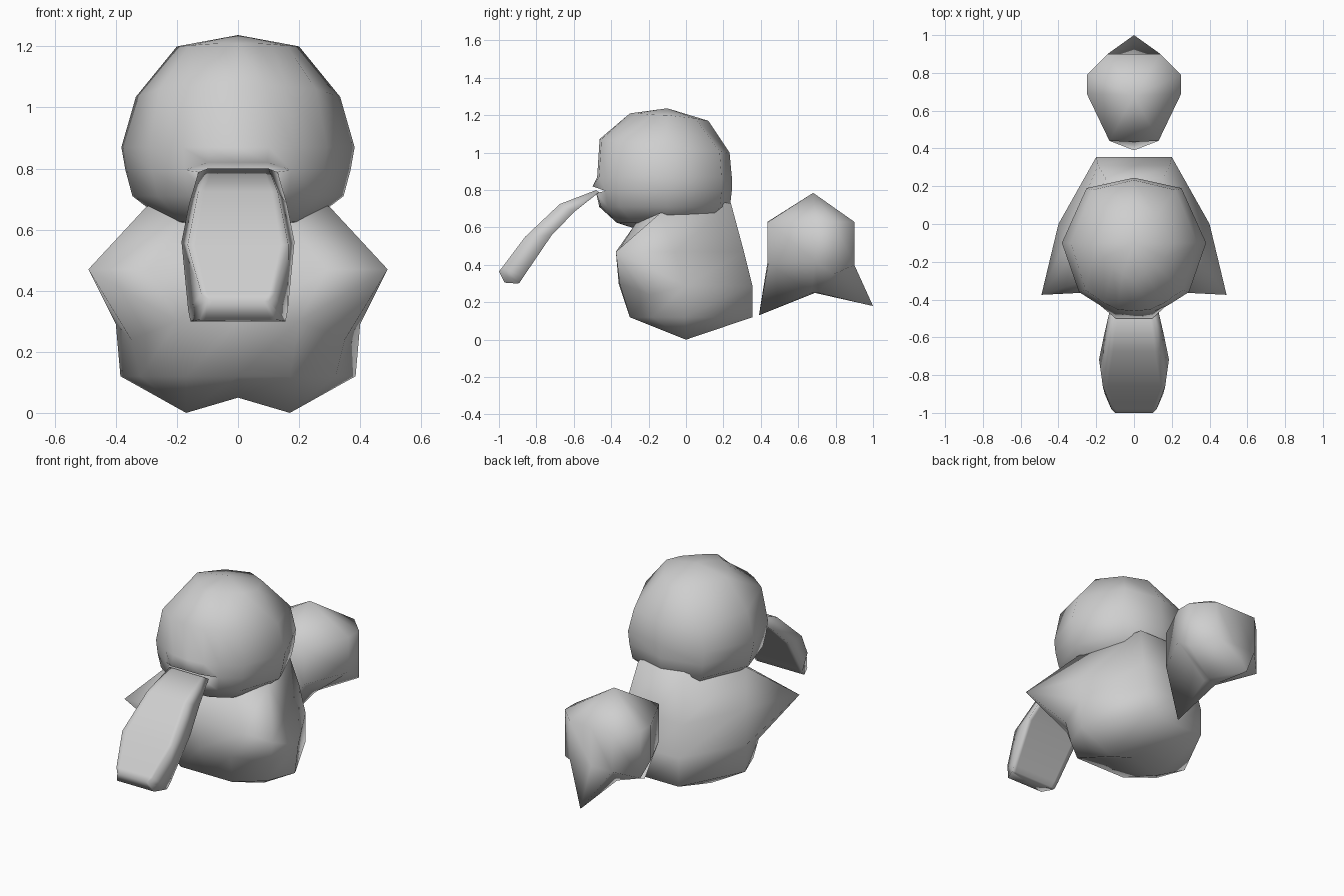
import bpy, bmesh
from mathutils import Vector

cube = bpy.data.objects.get("Cube")
if cube:
    bpy.data.objects.remove(cube, do_unlink=True)

grey = bpy.data.materials.new("light_grey")
grey.use_nodes = True
COLOUR = (0.62, 0.62, 0.62, 1)
grey.diffuse_color = COLOUR
grey.node_tree.nodes["Principled BSDF"].inputs["Base Color"].default_value = COLOUR


def loft(name, rings, start=None, end=None):
    """Skin mirrored half rings, closing both ends with a fan to a cap point."""
    bm = bmesh.new()
    loops = []
    for half in rings:
        mirrored = [(-x, y, z) for x, y, z in half[-2:0:-1]]
        loops.append([bm.verts.new(p) for p in list(half) + mirrored])
    count = len(loops[0])
    for a, b in zip(loops, loops[1:]):
        for i in range(count):
            j = (i + 1) % count
            bm.faces.new((a[i], a[j], b[j], b[i]))
    for loop, cap in ((loops[0], start), (loops[-1], end)):
        middle = sum((v.co for v in loop), Vector()) / count
        tip = bm.verts.new(cap if cap else middle)
        for i in range(count):
            bm.faces.new((loop[i], loop[(i + 1) % count], tip))
    bmesh.ops.remove_doubles(bm, verts=bm.verts, dist=0.0005)
    bmesh.ops.recalc_face_normals(bm, faces=bm.faces)
    for face in bm.faces:
        face.smooth = True
    mesh = bpy.data.meshes.new(name)
    bm.to_mesh(mesh)
    bm.free()
    mesh.materials.append(grey)
    obj = bpy.data.objects.new(name, mesh)
    bpy.context.collection.objects.link(obj)
    return obj


# Body: feet, belly, pulled-out arm tips and shoulders
foot = (0.17, 0, 0)
crotch = (0, 0, 0.05)
arm_tip = (.49, -.375, .47)
shoulder = (.3, -.14, .675)
under_arm = [(0, -.36, .3), (.2, -.355, .3), (.35, -.19, .24),
             (.4, 0, .29), (.2, .355, .29), (0, .355, .29)]
body_rings = [
    [crotch, foot, foot, foot, foot, crotch],
    [(0, -.3, .12), (.17, -.3, .12), (.32, -.18, .12),
     (.385, -.01, .12), (.2, .355, .12), (0, .355, .12)],
    under_arm,
    under_arm[:2] + [arm_tip] + under_arm[3:],
    [(0, -.375, .47), (.29, -.365, .47), arm_tip,
     (.355, -.06, .47), (.19, .31, .47), (0, .31, .47)],
    [(0, -.27, .62), (.17, -.27, .62), shoulder,
     shoulder, (.15, .24, .73), (0, .24, .73)],
]
loft("body", body_rings, crotch, (0, 0, .76))

# Head: one outline scaled by height, with a short slit for the mouth
OUTLINE = [(0, -.475), (.1, -.465), (.18, -.43), (.29, -.36),
           (.38, -.1), (.25, .19), (0, .245)]


def head_ring(z, width, depth, tilt=0.0, lip=None):
    ring = []
    for i, (x, y) in enumerate(OUTLINE):
        px, py = x * width, -.1 + (y + .1) * depth
        pz = z - tilt * (y + .1)
        if lip and i < 2:
            py, pz = lip
        ring.append((px, py, pz))
    return ring


crown = [(0, -.3, 1.21), (.06, -.26, 1.21), (.11, -.22, 1.207), (.16, -.18, 1.203),
         (.2, -.1, 1.2), (.12, .05, 1.183), (0, .12, 1.17)]
head_rings = [
    crown,
    head_ring(1.035, .88, .965, .1),
    head_ring(.87, 1.005, 1),
    head_ring(.795, .97, 1, 0, (-.5, .82)),
    head_ring(.795, .97, 1, 0, (-.41, .795)),
    head_ring(.795, .97, 1, 0, (-.48, .785)),
    head_ring(.71, .91, .97),
    head_ring(.625, .62, .72),
]
loft("head", head_rings, (0, -.1, 1.237), (0, -.26, .59))


# Tongue: bevelled slab, narrower on its upper face
def tongue_ring(top, top_width, under, under_width):
    return [(0, *top), (top_width * .85, *top), (top_width, *top),
            (under_width, *under), (under_width * .85, *under), (0, *under)]


tongue_rings = [
    tongue_ring((-.48, .8), .1, (-.465, .788), .13),
    tongue_ring((-.675, .725), .13, (-.595, .685), .16),
    tongue_ring((-.86, .55), .165, (-.717, .56), .185),
    tongue_ring((-.98, .39), .12, (-.87, .335), .163),
    tongue_ring((-1, .365), .1, (-.89, .305), .157),
    tongue_ring((-.97, .305), .125, (-.9, .3), .155),
]
loft("tongue", tongue_rings)

# Tail: floating rounded block with a spike at the front and back
TAIL = [(0, .435), (.13, .44), (.25, .69), (.25, .79), (.14, .9), (0, .9)]
LOWER_EDGE = [.41, .41, .42, .35, .4, .4]
front_spike = (0, .39, .13)
back_spike = (0, 1, .18)
belly = [(.04, .67, .25), (.04, .71, .25)]
lower = [(x, y, z) for (x, y), z in zip(TAIL, LOWER_EDGE)]
tail_rings = [
    [(x, y, .63) for x, y in TAIL],
    lower,
    lower[:2] + belly + lower[4:],
    [front_spike] * 2 + belly + [back_spike] * 2,
]
loft("tail", tail_rings, (0, .68, .785), (0, .69, .25))
